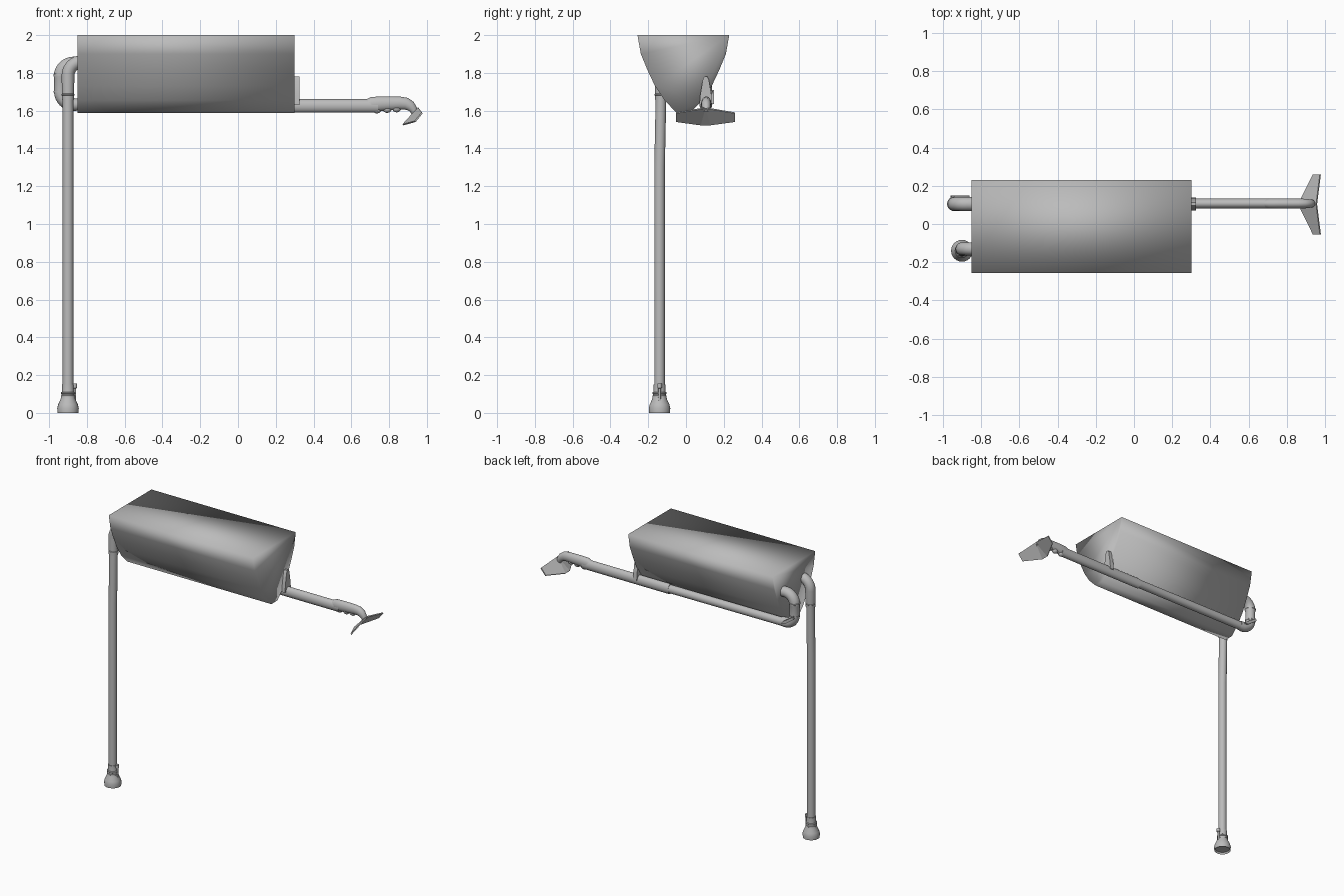
import bpy, bmesh, math
from mathutils import Vector

if "Cube" in bpy.data.objects:
    bpy.data.objects.remove(bpy.data.objects["Cube"])

metal = bpy.data.materials.new("plain grey")
metal.diffuse_color = (0.5, 0.5, 0.5, 1)
metal.use_nodes = True
metal.node_tree.nodes["Principled BSDF"].inputs["Base Color"].default_value = metal.diffuse_color


def finish(bm, name, angle=40):
    bmesh.ops.recalc_face_normals(bm, faces=bm.faces)
    me = bpy.data.meshes.new(name)
    bm.to_mesh(me)
    bm.free()
    ob = bpy.data.objects.new(name, me)
    bpy.context.collection.objects.link(ob)
    me.materials.append(metal)
    bpy.context.view_layer.objects.active = ob
    ob.select_set(True)
    if angle is None:
        bpy.ops.object.shade_smooth()
    elif angle > 0:
        bpy.ops.object.shade_smooth_by_angle(angle=math.radians(angle))
    ob.select_set(False)
    return ob


def loft(name, rings, angle=40, cap_start=True, cap_end=True):
    """Skin a list of point rings and close the ends."""
    bm = bmesh.new()
    vs = [[bm.verts.new(p) for p in r] for r in rings]
    n = len(vs[0])
    for a, b in zip(vs, vs[1:]):
        for i in range(n):
            bm.faces.new((a[i], a[(i + 1) % n], b[(i + 1) % n], b[i]))
    if cap_start:
        bm.faces.new(vs[0])
    if cap_end:
        bm.faces.new(vs[-1])
    return finish(bm, name, angle)


def tube(name, path, seg=20, caps=True):
    """Path points are (x, y, z, side radius, vertical-plane radius)."""
    P = [Vector(p[:3]) for p in path]
    side, rings = Vector((0, 1, 0)), []
    for i, p in enumerate(path):
        t = (P[min(i + 1, len(P) - 1)] - P[max(i - 1, 0)]).normalized()
        up = t.cross(side).normalized()
        rings.append([P[i] + side * p[3] * math.cos(a) + up * p[4] * math.sin(a)
                      for a in (2 * math.pi * k / seg for k in range(seg))])
    return loft(name, rings, 40, caps, caps)


def arc(cx, cz, y, R, a0, a1, r, n=8):
    out = []
    for k in range(n + 1):
        a = math.radians(a0 + (a1 - a0) * k / n)
        out.append((cx + R * math.cos(a), y, cz + R * math.sin(a), r, r))
    return out


def lathe(name, x, y, prof, seg=24):
    rings = [[(x + r * math.cos(2 * math.pi * k / seg), y + r * math.sin(2 * math.pi * k / seg), z)
              for k in range(seg)] for r, z in prof]
    return loft(name, rings, 35)


# Trough-shaped tank, smooth all over
half = [(0.243, 2.0), (0.225, 1.9), (0.19, 1.815), (0.15, 1.73), (0.10, 1.655), (0.035, 1.588)]
section = [(-0.014 - w, z) for w, z in half] + [(-0.014 + w, z) for w, z in reversed(half)]
loft("tank", [[(x, y, z) for y, z in section] for x in (-0.85, 0.30)], None)

# Tall pole pipe with a bend into the tank
r = 0.028
tube("pole_pipe", [(-0.90, -0.14, 0.07, r, r), (-0.90, -0.14, 1.3, r, r), (-0.90, -0.132, 1.69, r, r)])
tube("pole_elbow", [(-0.90, -0.132, 1.66, 0.031, 0.031)]
     + arc(-0.825, 1.785, -0.13, 0.075, 180, 90, 0.034) + [(-0.80, -0.13, 1.86, 0.034, 0.034)])

# Flared foot with clamp rings and pin
lathe("foot_bell", -0.90, -0.14, [(0.048, 0.012), (0.055, 0.0), (0.057, 0.025), (0.052, 0.045),
                                   (0.04, 0.07), (0.035, 0.09), (0.031, 0.12), (0.031, 0.15)])
for name, x, y, z, rad in (("foot_ring_low", -0.90, -0.14, 0.088, 0.038),
                           ("foot_ring_high", -0.90, -0.14, 0.105, 0.038),
                           ("pole_collar", -0.90, -0.132, 1.685, 0.034),
                           ("bend_collar_low", -0.94, 0.105, 1.70, 0.036),
                           ("bend_collar_high", -0.94, 0.105, 1.79, 0.038)):
    lathe(name, x, y, [(rad - 0.004, z - 0.006), (rad, z - 0.003), (rad, z + 0.003), (rad - 0.004, z + 0.006)])
lathe("foot_pin", -0.864, -0.14, [(0.007, 0.045), (0.007, 0.13), (0.012, 0.133), (0.012, 0.155)], 12)

# U bend from the tank to the horizontal pipe
R = 0.036
tube("u_bend", [(-0.80, 0.105, 1.85, R, R)] + arc(-0.87, 1.78, 0.105, 0.07, 90, 180, R)
     + [(-0.94, 0.105, 1.77, 0.033, 0.033)]
     + arc(-0.87, 1.702, 0.105, 0.07, 180, 270, 0.034) + [(-0.84, 0.105, 1.632, 0.031, 0.031)])

# Horizontal pipe, inner and outer lengths
tube("inner_pipe", [(-0.86, 0.107, 1.63, 0.027, 0.029), (0.08, 0.107, 1.626, 0.027, 0.029)])
tube("outer_pipe", [(0.05, 0.107, 1.625, 0.027, 0.036), (0.74, 0.107, 1.625, 0.027, 0.036)])

# Handle grip curving down to the blade
tube("handle", [(0.68, 0.107, 1.628, 0.022, 0.030), (0.71, 0.107, 1.633, 0.027, 0.040),
                (0.76, 0.107, 1.637, 0.027, 0.038), (0.86, 0.107, 1.640, 0.026, 0.034),
                (0.89, 0.107, 1.637, 0.025, 0.032), (0.912, 0.107, 1.625, 0.024, 0.028),
                (0.927, 0.107, 1.608, 0.021, 0.022), (0.935, 0.107, 1.59, 0.017, 0.017)])
for i, x in enumerate((0.735, 0.79, 0.84)):
    bm = bmesh.new()
    bmesh.ops.create_uvsphere(bm, u_segments=14, v_segments=8, radius=1)
    for v in bm.verts:
        v.co = Vector((x, 0.107, 1.606 + 0.003 * i)) + Vector((v.co.x * 0.024, v.co.y * 0.019, v.co.z * 0.021))
    finish(bm, "finger_bump_%d" % (i + 1), 60)

# Winged blade at the tip
blade = [(0.873, -0.025, 1.525), (0.873, 0.025, 1.525), (0.938, 0.157, 1.543),
         (0.975, 0.157, 1.588), (0.955, 0, 1.615), (0.975, -0.157, 1.588), (0.938, -0.157, 1.543)]
bm = bmesh.new()
n = Vector((0.7, 0, -0.7)) * 0.004
layers = [[bm.verts.new(Vector((x, y + 0.103, z)) + o) for x, y, z in blade] for o in (-n, n)]
for L in layers:  # two folded halves meeting at the middle
    bm.faces.new((L[0], L[1], L[4]))
    bm.faces.new((L[1], L[2], L[3], L[4]))
    bm.faces.new((L[0], L[4], L[5], L[6]))
for i in range(7):
    j = (i + 1) % 7
    bm.faces.new((layers[0][i], layers[0][j], layers[1][j], layers[1][i]))
finish(bm, "blade", 0)

# Tapered bracket holding the pipe at the tank end
br = [(-0.034, 1.63), (0.034, 1.63), (0.030, 1.68), (0.016, 1.765), (0.008, 1.78),
      (-0.008, 1.78), (-0.016, 1.765), (-0.030, 1.68)]
loft("pipe_bracket", [[(x, 0.105 + y, z) for y, z in br] for x in (0.296, 0.325)], 30)

# Small slanted latch beside the U bend
la = [(-0.955, 1.71), (-0.945, 1.70), (-0.875, 1.655), (-0.86, 1.635), (-0.89, 1.64), (-0.96, 1.69)]
loft("latch", [[(x, y, z) for x, z in la] for y in (0.134, 0.148)], 30)
